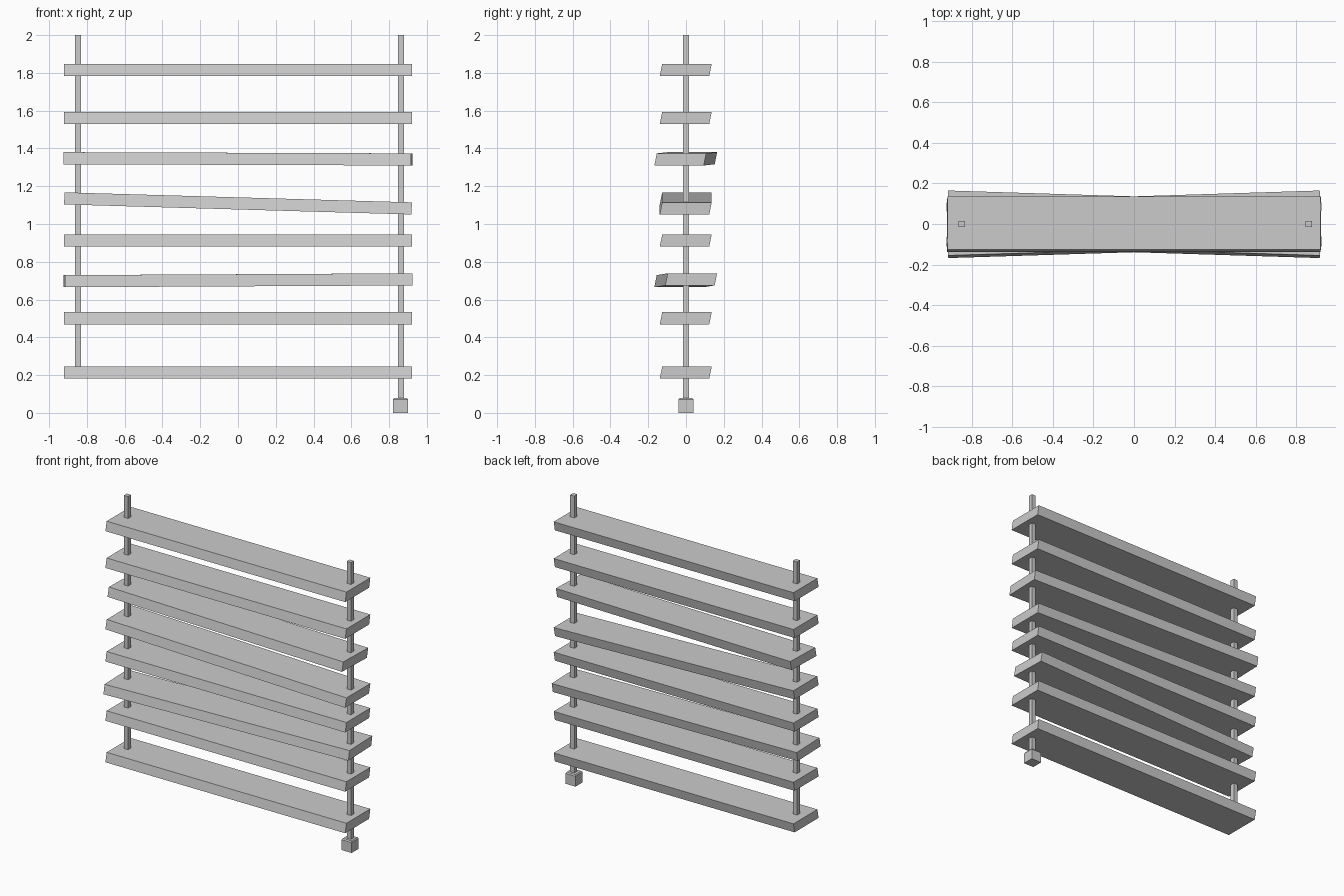
import bpy, bmesh
from math import radians

if "Cube" in bpy.data.objects:
    bpy.data.objects.remove(bpy.data.objects["Cube"])


def prism(name, rings, loc=(0, 0, 0), rot=(0, 0, 0)):
    """Closed solid skinned through four-sided rings of points."""
    bm = bmesh.new()
    loops = [[bm.verts.new(p) for p in ring] for ring in rings]
    for a, b in zip(loops, loops[1:]):
        for i in range(4):
            j = (i + 1) % 4
            bm.faces.new((a[i], a[j], b[j], b[i]))
    bm.faces.new(loops[0])
    bm.faces.new(loops[-1])
    bmesh.ops.recalc_face_normals(bm, faces=bm.faces)
    mesh = bpy.data.meshes.new(name)
    bm.to_mesh(mesh)
    bm.free()
    ob = bpy.data.objects.new(name, mesh)
    ob.location, ob.rotation_euler = loc, rot
    bpy.context.collection.objects.link(ob)
    return ob


def square(x, h, z):
    return [(x - h, -h, z), (x + h, -h, z), (x + h, h, z), (x - h, h, z)]


# Slats: slanted cross-section, some hanging crooked (height, tilt, yaw)
profile = [(-0.139, -0.032), (0.123, -0.032), (0.136, 0.032), (-0.126, 0.032)]
slats = [(0.213, 0, 0), (0.501, 0, 0), (0.702, -0.3, 1.8), (0.912, 0, 0),
         (1.109, 1.65, 0), (1.345, 0.2, -1.8), (1.561, 0, 0), (1.816, 0, 0)]
for i, (z, tilt, yaw) in enumerate(slats):
    prism(f"slat_{i + 1}", [[(x, y, h) for y, h in profile] for x in (-0.92, 0.92)],
          (0, 0, z), (0, radians(tilt), radians(yaw)))

# Cords: the left one ends in the lowest slat, the right one hangs through
for name, x, bottom in (("left_cord", -0.848, 0.20), ("right_cord", 0.862, 0.06)):
    prism(name, [square(x, 0.016, bottom), square(x, 0.016, 2.0)])

# Pull weight on the right cord, with a chamfered top
prism("pull_weight", [square(0.86, 0.039, 0), square(0.86, 0.039, 0.072),
                      square(0.86, 0.033, 0.08)])
